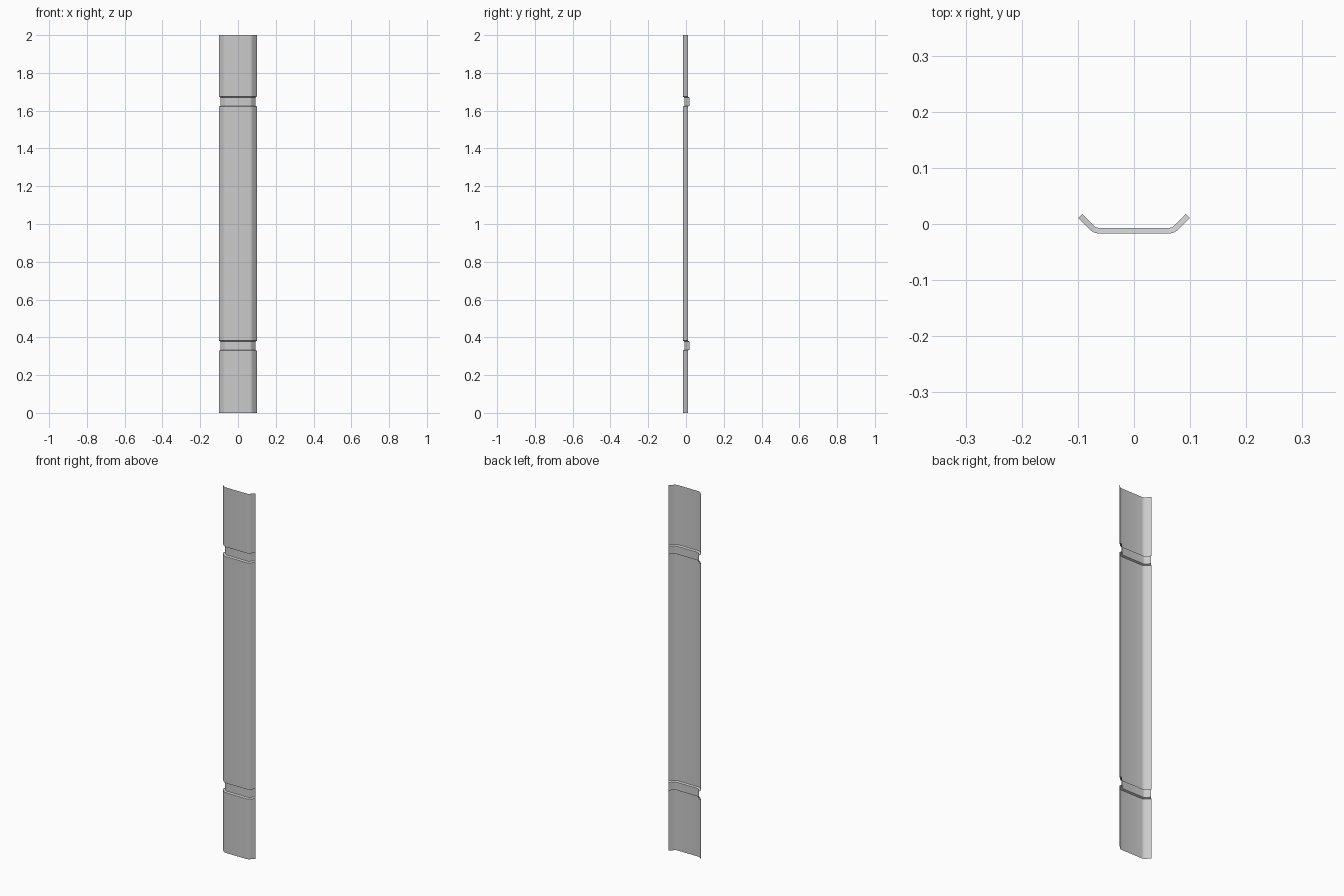
import bpy, bmesh, math

if "Cube" in bpy.data.objects:
    bpy.data.objects.remove(bpy.data.objects["Cube"])

# Sheet metal slat: a bent cross-section swept up z, with two pressed-in bands
HALF_FLAT, BEND_Y, RADIUS, FLANGE, DEPTH = 0.062, 0.007, 0.024, 0.029, 0.01


def section(inset):
    """Cross-section from left to right, moved inward along its normal."""
    r = RADIUS - inset
    s = math.sqrt(0.5)
    right = []
    for i in range(4):  # bend from flat panel to 45 degree flange
        a = math.radians(15 * i)
        right.append((HALF_FLAT + r * math.sin(a), BEND_Y - r * math.cos(a)))
    x, y = right[-1]
    right.append((x + FLANGE * s, y + FLANGE * s))  # flange tip
    return [(-x, y) for x, y in reversed(right)] + right


# Height and inset of each ring
rings = [(0.0, 0.0)]
for low, high in ((0.33, 0.382), (1.622, 1.674)):
    rings += [(low, 0.0), (low + 0.002, DEPTH / 2), (low + 0.004, DEPTH),
              (high - 0.004, DEPTH), (high - 0.002, DEPTH / 2), (high, 0.0)]
rings.append((2.0, 0.0))

bm = bmesh.new()
rows = [[bm.verts.new((x, y, z)) for x, y in section(d)] for z, d in rings]
for lower, upper in zip(rows, rows[1:]):
    for i in range(len(lower) - 1):
        bm.faces.new((lower[i], lower[i + 1], upper[i + 1], upper[i]))

mesh = bpy.data.meshes.new("slat_panel")
bm.to_mesh(mesh)
bm.free()
slat = bpy.data.objects.new("slat_panel", mesh)
bpy.context.collection.objects.link(slat)

# Plain grey metal
grey = bpy.data.materials.new("light_grey")
grey.diffuse_color = (0.6, 0.6, 0.6, 1)
grey.use_nodes = True
grey.node_tree.nodes["Principled BSDF"].inputs["Base Color"].default_value = grey.diffuse_color
mesh.materials.append(grey)

bpy.context.view_layer.objects.active = slat
slat.select_set(True)
bpy.ops.object.shade_smooth_by_angle(angle=math.radians(30))
